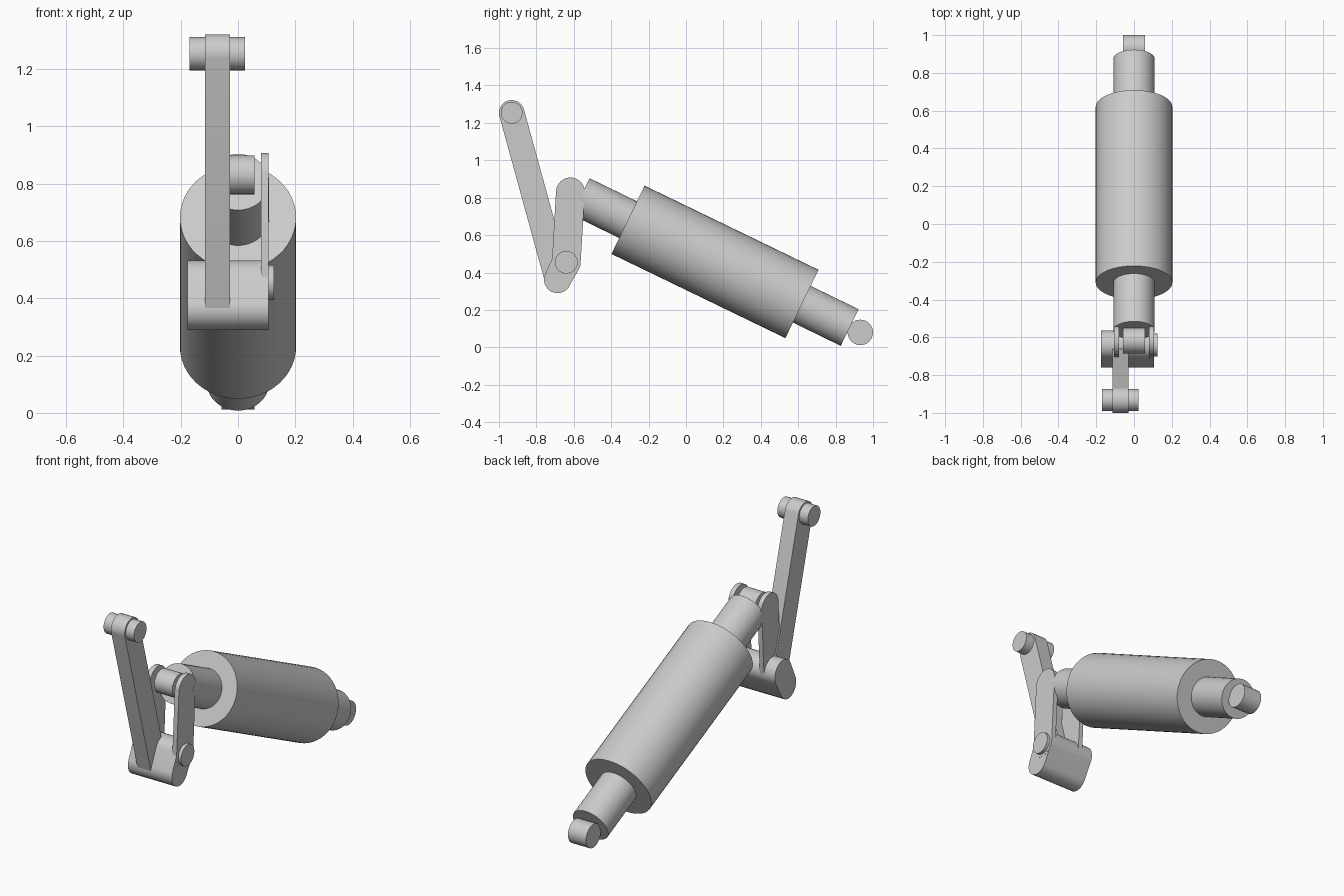
import bpy
import bmesh
from math import cos, sin, tau, radians
from mathutils import Vector

cube = bpy.data.objects.get("Cube")
if cube:
    bpy.data.objects.remove(cube, do_unlink=True)

GREY = (0.6, 0.6, 0.6, 1.0)
metal = bpy.data.materials.new("plain grey metal")
metal.use_nodes = True
metal.diffuse_color = GREY
metal.node_tree.nodes["Principled BSDF"].inputs["Base Color"].default_value = GREY


def finish(obj, name):
    """Name, colour and shade one part."""
    obj.name = obj.data.name = name
    obj.data.materials.append(metal)
    bpy.ops.object.select_all(action="DESELECT")
    obj.select_set(True)
    bpy.context.view_layer.objects.active = obj
    bpy.ops.object.shade_smooth_by_angle(angle=radians(30))


def rod(name, start, end, radius, sides=48):
    """Cylinder between two points."""
    start, end = Vector(start), Vector(end)
    axis = end - start
    bpy.ops.mesh.primitive_cylinder_add(
        vertices=sides, radius=radius, depth=axis.length, location=(start + end) / 2,
        rotation=axis.to_track_quat("Z", "Y").to_euler())
    finish(bpy.context.object, name)


def pin(name, centre, radius, x0, x1):
    """Cross pin along x, centred on a (y, z) point."""
    rod(name, (x0, *centre), (x1, *centre), radius, 32)


def link(name, a, b, ra, rb, x0, x1, sides=48):
    """Round-ended bar: the hull of two circles, from x0 to x1."""
    bm = bmesh.new()
    for (y, z), r in ((a, ra), (b, rb)):
        for i in range(sides):
            t = tau * i / sides
            for x in (x0, x1):
                bm.verts.new((x, y + r * cos(t), z + r * sin(t)))
    hull = bmesh.ops.convex_hull(bm, input=bm.verts)
    inside = {v for v in hull["geom_interior"] if isinstance(v, bmesh.types.BMVert)}
    bmesh.ops.delete(bm, geom=list(inside), context="VERTS")
    bmesh.ops.dissolve_limit(bm, angle_limit=radians(1), verts=bm.verts, edges=bm.edges)
    bmesh.ops.recalc_face_normals(bm, faces=bm.faces)
    mesh = bpy.data.meshes.new(name)
    bm.to_mesh(mesh)
    bm.free()
    obj = bpy.data.objects.new(name, mesh)
    bpy.context.collection.objects.link(obj)
    finish(obj, name)


# Joint centres as (y, z)
REAR, FORK = (0.932, 0.08), (-0.618, 0.831)
ELBOW, CRANK, TIP = (-0.64, 0.455), (-0.687, 0.362), (-0.932, 1.254)

# Sloping cylinder and the rod through it
rod("cylinder_body", (0, -0.31, 0.682), (0, 0.62, 0.232), 0.203)
rod("piston_rod", (0, -0.563, 0.806), (0, 0.875, 0.106), 0.109)
pin("rear_mount_pin", REAR, 0.068, -0.058, 0.058)
pin("front_rod_pin", FORK, 0.068, -0.058, 0.058)

# Pair of thin links from the rod to the crank block
for side, x in (("right", -0.107), ("left", 0.08)):
    link(side + "_thin_link", FORK, ELBOW, 0.077, 0.077, x, x + 0.027)

# Crank block, its pin and the long lever
link("crank_block", ELBOW, CRANK, 0.077, 0.072, -0.176, 0.106)
pin("crank_pin", ELBOW, 0.061, -0.17, 0.125)
link("lever_arm", TIP, CRANK, 0.068, 0.068, -0.115, -0.028)
pin("lever_tip_pin", TIP, 0.058, -0.17, 0.025)
